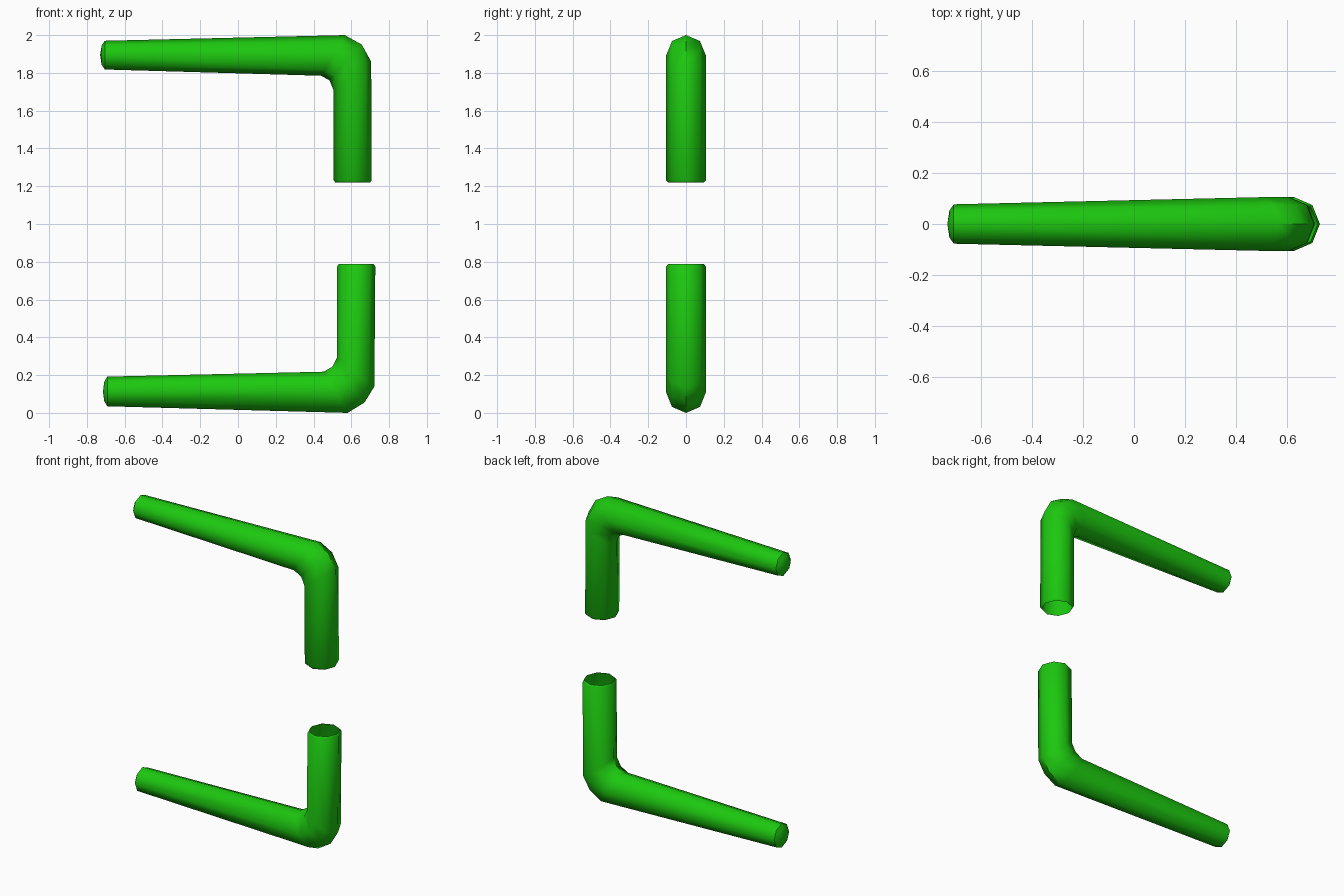
import bpy, bmesh, math

if "Cube" in bpy.data.objects:
    bpy.data.objects.remove(bpy.data.objects["Cube"])

SIDES = 8
HALF_Y = 0.105

green = bpy.data.materials.new("green")
green.diffuse_color = (0.012, 0.58, 0.005, 1)
green.use_nodes = True
green.node_tree.nodes["Principled BSDF"].inputs["Base Color"].default_value = green.diffuse_color


def pipe(name, sections, tip):
    """Loft 8-sided rings; each section is (outer point, inner point, half width in y)."""
    bm = bmesh.new()
    rings = []
    for (ox, oz), (ix, iz), hy in sections:
        cx, cz, hx, hz = (ox + ix) / 2, (oz + iz) / 2, (ox - ix) / 2, (oz - iz) / 2
        ring = []
        for k in range(SIDES):
            a = 2 * math.pi * k / SIDES
            c, s = math.cos(a), math.sin(a)
            ring.append(bm.verts.new((cx + hx * c, hy * s, cz + hz * c)))
        rings.append(ring)
    for r, q in zip(rings, rings[1:]):
        for k in range(SIDES):
            j = (k + 1) % SIDES
            bm.faces.new((r[k], r[j], q[j], q[k]))
    # shallow pointed cap closes the thin end, the mouth stays open
    centre = bm.verts.new((tip[0], 0, tip[1]))
    for k in range(SIDES):
        bm.faces.new((rings[-1][k], rings[-1][(k + 1) % SIDES], centre))
    bmesh.ops.recalc_face_normals(bm, faces=bm.faces)
    # an open shell: make sure the normals point outwards
    cap = centre.link_faces[0]
    cap.normal_update()
    if cap.normal.x > 0:
        bmesh.ops.reverse_faces(bm, faces=bm.faces)
    mesh = bpy.data.meshes.new(name)
    bm.to_mesh(mesh)
    bm.free()
    mesh.materials.append(green)
    obj = bpy.data.objects.new(name, mesh)
    bpy.context.collection.objects.link(obj)
    bpy.ops.object.select_all(action='DESELECT')
    obj.select_set(True)
    bpy.context.view_layer.objects.active = obj
    bpy.ops.object.shade_smooth_by_angle(angle=math.radians(50))


# upper bent pipe: open mouth, vertical leg, elbow, tapering arm
pipe("upper_pipe", [
    ((0.700, 1.220), (0.515, 1.220), 0.095),
    ((0.708, 1.232), (0.506, 1.232), HALF_Y),
    ((0.705, 1.860), (0.505, 1.710), HALF_Y),
    ((0.655, 1.950), (0.485, 1.760), HALF_Y),
    ((0.565, 2.000), (0.440, 1.785), HALF_Y),
    ((-0.705, 1.970), (-0.705, 1.818), 0.077),
    ((-0.722, 1.945), (-0.722, 1.843), 0.052),
], (-0.73, 1.895))

# lower bent pipe
pipe("lower_pipe", [
    ((0.718, 0.787), (0.533, 0.787), 0.095),
    ((0.727, 0.775), (0.525, 0.775), HALF_Y),
    ((0.722, 0.140), (0.523, 0.290), HALF_Y),
    ((0.670, 0.055), (0.500, 0.245), HALF_Y),
    ((0.580, 0.000), (0.455, 0.218), HALF_Y),
    ((-0.692, 0.035), (-0.692, 0.192), 0.077),
    ((-0.708, 0.062), (-0.708, 0.165), 0.052),
], (-0.715, 0.113))
